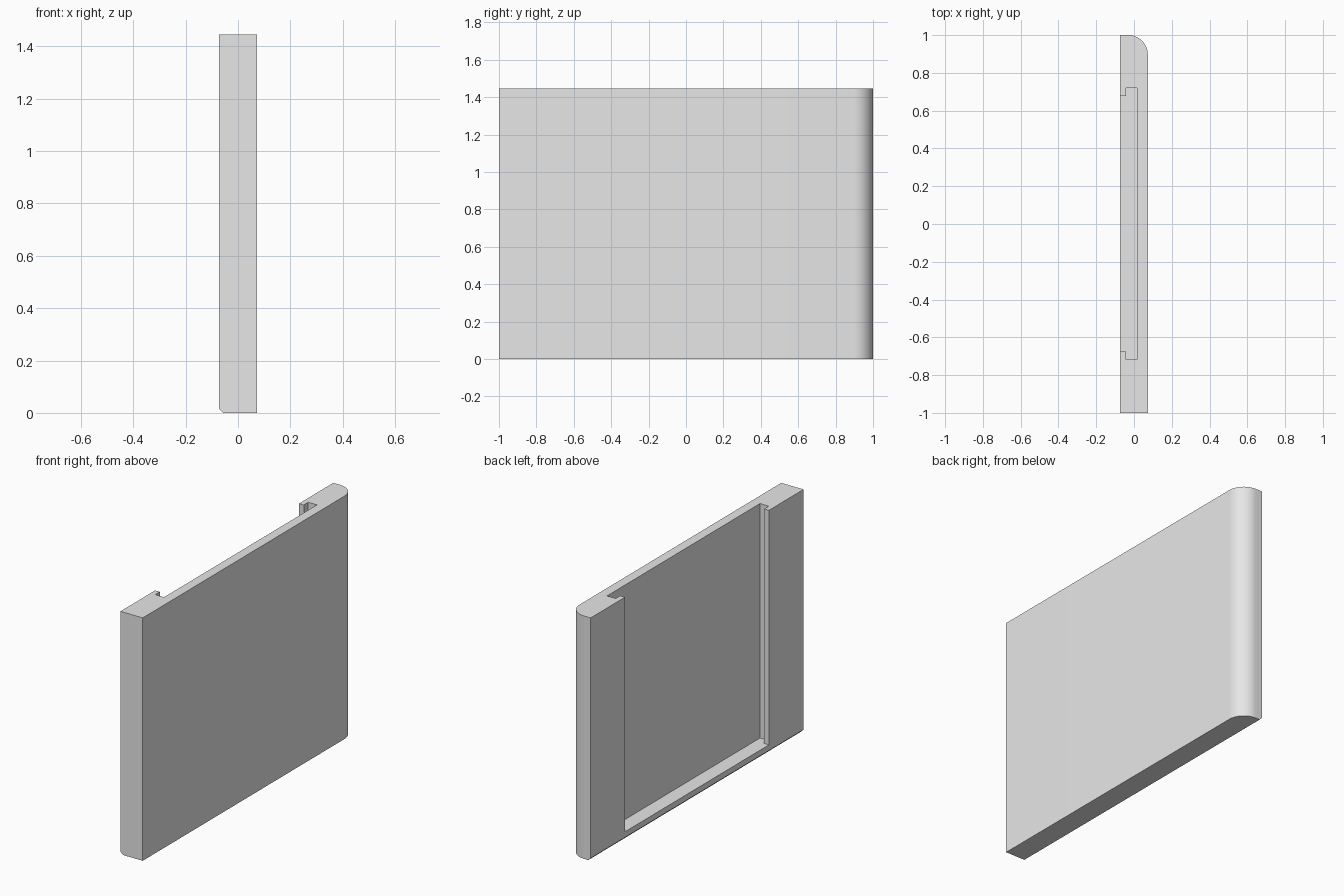
import bpy, bmesh, math

if "Cube" in bpy.data.objects:
    bpy.data.objects.remove(bpy.data.objects["Cube"])

H = 1.445          # panel height
X = 0.073          # half thickness
R = 0.103          # rounded edge radius
SILL = 0.05        # pocket floor height


def prism(name, outline, z0, z1):
    """Extrude an xy outline between two heights."""
    bm = bmesh.new()
    face = bm.faces.new([bm.verts.new((x, y, z0)) for x, y in outline])
    top = bmesh.ops.extrude_face_region(bm, geom=[face])
    verts = [g for g in top["geom"] if isinstance(g, bmesh.types.BMVert)]
    bmesh.ops.translate(bm, verts=verts, vec=(0, 0, z1 - z0))
    bmesh.ops.recalc_face_normals(bm, faces=bm.faces[:])
    mesh = bpy.data.meshes.new(name)
    bm.to_mesh(mesh)
    bm.free()
    obj = bpy.data.objects.new(name, mesh)
    bpy.context.collection.objects.link(obj)
    return obj


# Panel body with one rounded vertical edge
arc = [(X - R + R * math.cos(a), 1 - R + R * math.sin(a))
       for a in (math.pi / 2 * i / 24 for i in range(25))]
panel = prism("panel", [(-X, -1), (X, -1)] + arc + [(-X, 1)], 0, H)

# Small chamfer along the bottom inner edge
bm = bmesh.new()
bm.from_mesh(panel.data)
bmesh.ops.bisect_plane(bm, geom=bm.verts[:] + bm.edges[:] + bm.faces[:],
                       plane_co=(-X, 0, 0.016), plane_no=(-1, 0, -1),
                       clear_outer=True)
bmesh.ops.holes_fill(bm, edges=[e for e in bm.edges if e.is_boundary])
bmesh.ops.recalc_face_normals(bm, faces=bm.faces[:])
bm.to_mesh(panel.data)
bm.free()

# Open-topped pocket with side grooves behind retaining lips
pocket = prism("pocket_cutter",
               [(-0.2, -0.675), (-0.042, -0.675), (-0.042, -0.718), (0.016, -0.718),
                (0.016, 0.72), (-0.042, 0.72), (-0.042, 0.678), (-0.2, 0.678)],
               SILL, H + 0.2)
pocket.hide_render = True
cut = panel.modifiers.new("pocket", "BOOLEAN")
cut.operation = "DIFFERENCE"
cut.solver = "EXACT"
cut.object = pocket
bpy.context.view_layer.objects.active = panel
panel.select_set(True)
pocket.select_set(False)
bpy.ops.object.modifier_apply(modifier=cut.name)
bpy.data.objects.remove(pocket)

# Plain grey finish
grey = bpy.data.materials.new("light_grey")
grey.diffuse_color = (0.8, 0.8, 0.8, 1)
grey.use_nodes = True
grey.node_tree.nodes["Principled BSDF"].inputs["Base Color"].default_value = grey.diffuse_color
panel.data.materials.clear()
panel.data.materials.append(grey)
bpy.ops.object.shade_smooth_by_angle(angle=math.radians(30))
